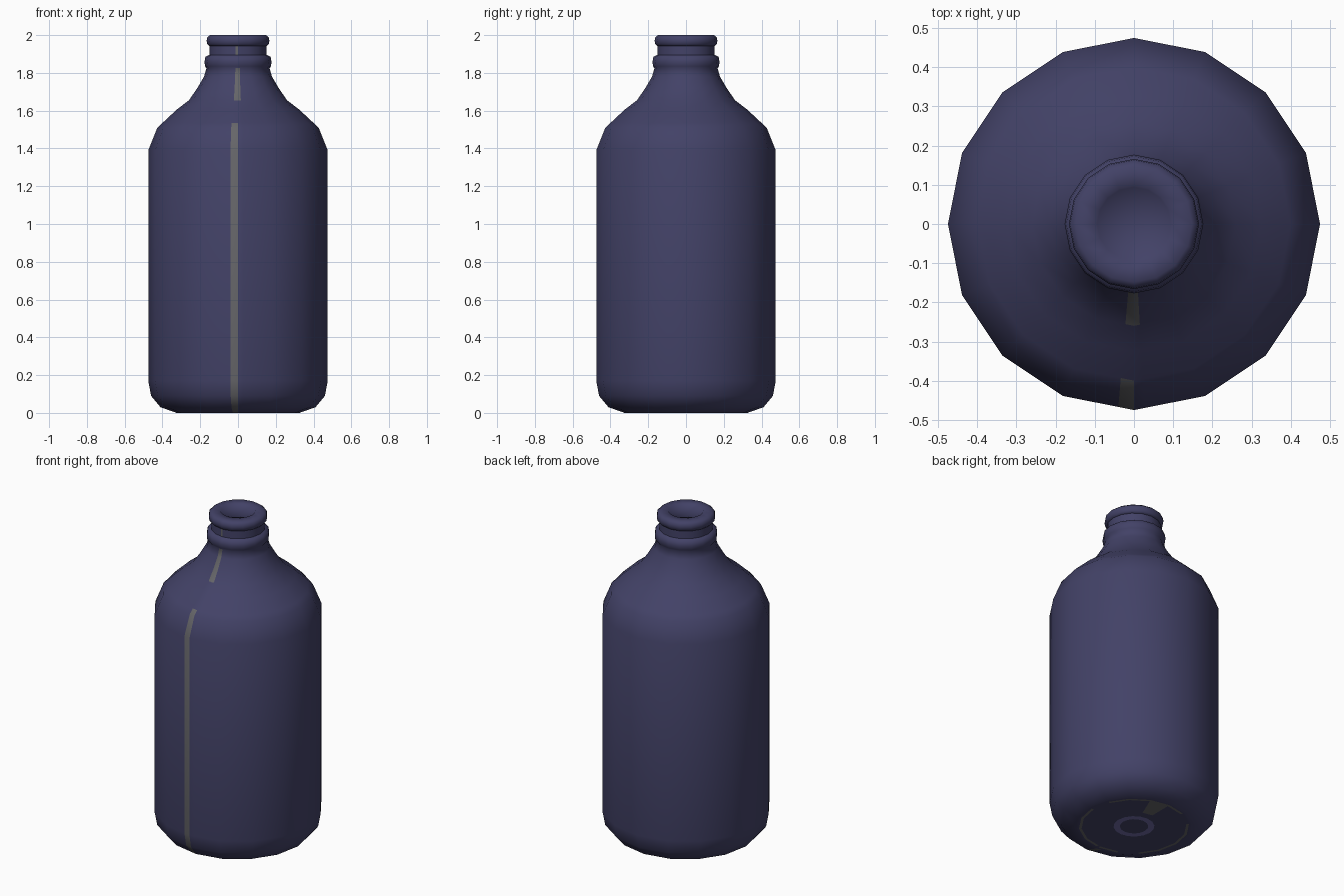
import bpy, bmesh, math
from mathutils import Vector

old = bpy.data.objects.get("Cube")
if old:
    bpy.data.objects.remove(old, do_unlink=True)


def make_material(name, rgb):
    mat = bpy.data.materials.new(name)
    mat.use_nodes = True
    mat.diffuse_color = (*rgb, 1)
    mat.node_tree.nodes["Principled BSDF"].inputs["Base Color"].default_value = (*rgb, 1)
    return mat


INDIGO, GREY, LILAC = range(3)
materials = [
    make_material("dark indigo", (0.055, 0.054, 0.135)),
    make_material("seam grey", (0.13, 0.13, 0.14)),
    make_material("lilac", (0.16, 0.15, 0.38)),
]

# Sixteen-sided outline starting at the front, with a narrow strip either side of the seam
SIDES = 16
outline = [Vector((math.sin(math.tau * k / SIDES), -math.cos(math.tau * k / SIDES), 0))
           for k in range(SIDES)]
outline.append(outline[0].lerp(outline[-1], 0.22))
outline.insert(1, outline[0].lerp(outline[1], 0.15))


def lathe(name, profile, colour_rule):
    """Spin a profile of (radius, height) around the outline."""
    bm = bmesh.new()
    rings = []
    for r, z in profile:
        if r == 0:
            rings.append([bm.verts.new((0, 0, z))] * len(outline))
        else:
            rings.append([bm.verts.new((p.x * r, p.y * r, z)) for p in outline])
    n = len(outline)
    for lower, upper in zip(rings, rings[1:]):
        for i in range(n):
            j = (i + 1) % n
            corners = list(dict.fromkeys((lower[i], lower[j], upper[j], upper[i])))
            face = bm.faces.new(corners)
            face.material_index = colour_rule(face.calc_center_median(), i)
    bmesh.ops.recalc_face_normals(bm, faces=bm.faces)
    mesh = bpy.data.meshes.new(name)
    bm.to_mesh(mesh)
    bm.free()
    obj = bpy.data.objects.new(name, mesh)
    bpy.context.collection.objects.link(obj)
    for mat in materials:
        mesh.materials.append(mat)
    bpy.ops.object.select_all(action='DESELECT')
    obj.select_set(True)
    bpy.context.view_layer.objects.active = obj
    bpy.ops.object.shade_smooth_by_angle(angle=math.radians(60))
    return obj


def bottle_colour(c, column):
    r = c.xy.length
    left, right = column == len(outline) - 1, column == 0
    # Underside: pale centre ring, broken grey ring and a grey mark at the back
    if c.z < 0.005:
        if 0.08 < r < 0.115:
            return LILAC
        if 0.29 < r < 0.31 and column % 5:
            return GREY
        if 0.15 < r < 0.29 and c.y > 0 and abs(c.x - 0.03) < 0.04:
            return GREY
        return INDIGO
    # Front seam: body strip on one side, neck strip on both sides
    if left and (c.z < 1.53 or 1.65 < c.z < 1.81 or 1.9 < c.z < 1.94):
        return GREY
    if right and 1.65 < c.z < 1.81:
        return GREY
    return INDIGO


# Bottle: flat base, straight body, sloping shoulder, collar and neck
bottle_profile = [
    (0, 0), (0.08, 0), (0.115, 0), (0.16, 0), (0.20, 0), (0.295, 0), (0.31, 0),
    (0.325, 0), (0.41, 0.03), (0.46, 0.09), (0.475, 0.17),
    (0.475, 1.39), (0.427, 1.51), (0.40, 1.535), (0.325, 1.605), (0.26, 1.655),
    (0.215, 1.72), (0.18, 1.78), (0.167, 1.825),
    (0.175, 1.835), (0.177, 1.86), (0.173, 1.885), (0.152, 1.895), (0.152, 1.945),
]
lathe("bottle", bottle_profile, bottle_colour)

# Cap: rounded lip with a shallow round dip on top
cap_profile = [
    (0, 1.94), (0.152, 1.942), (0.163, 1.952), (0.166, 1.97), (0.163, 1.988),
    (0.148, 2.0), (0.098, 2.0), (0.094, 1.994), (0, 1.994),
]
lathe("cap", cap_profile, lambda c, column: INDIGO)
